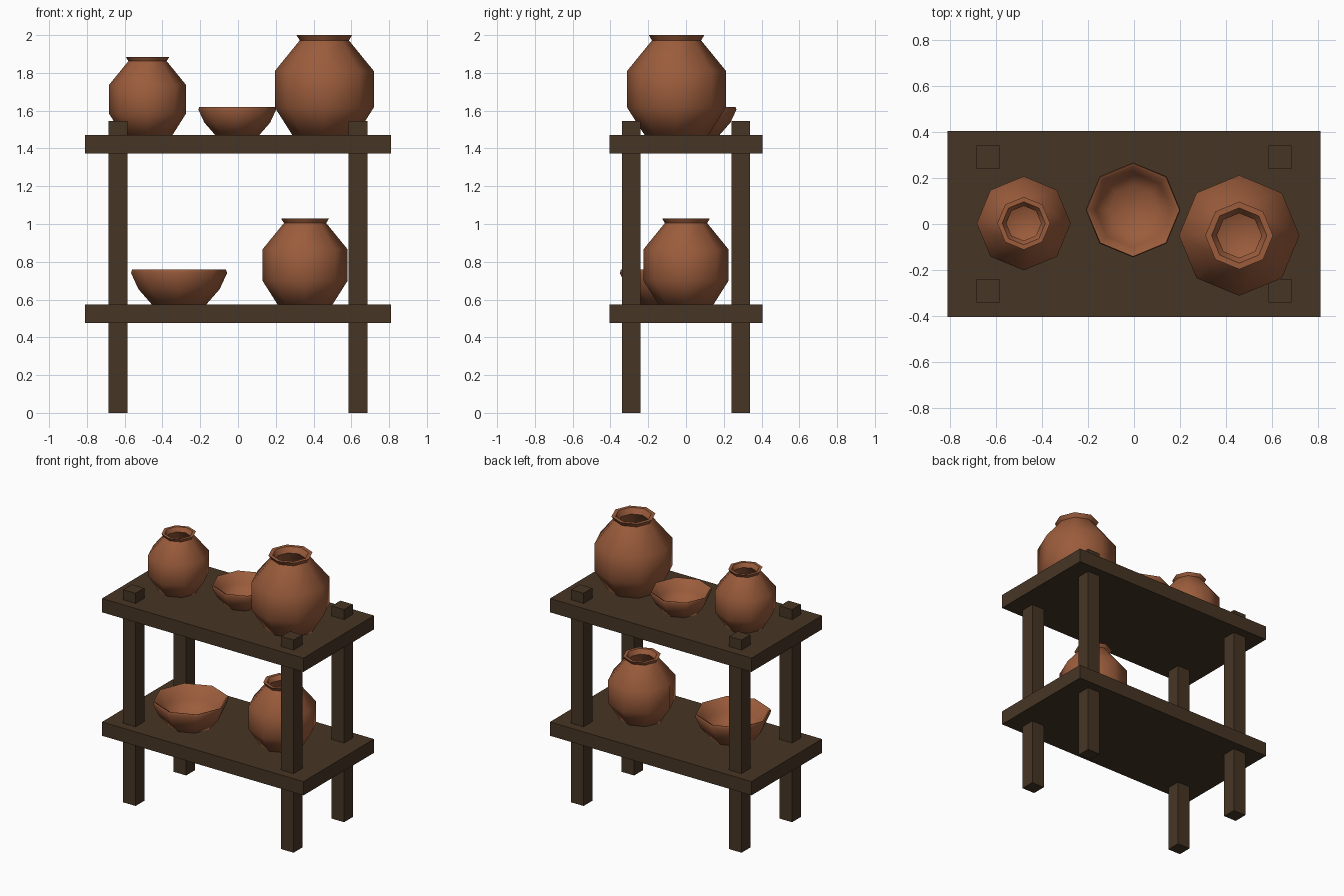
import bpy, bmesh
from math import cos, sin, tau, radians

cube = bpy.data.objects.get("Cube")
if cube:
    bpy.data.objects.remove(cube)


def make_material(name, rgb):
    mat = bpy.data.materials.new(name)
    mat.use_nodes = True
    mat.diffuse_color = (*rgb, 1)
    mat.node_tree.nodes["Principled BSDF"].inputs["Base Color"].default_value = (*rgb, 1)
    return mat


wood = make_material("dark wood", (0.062, 0.036, 0.018))
clay = make_material("terracotta", (0.33, 0.108, 0.045))


def add_object(name, bm, mat):
    bmesh.ops.recalc_face_normals(bm, faces=bm.faces)
    mesh = bpy.data.meshes.new(name)
    bm.to_mesh(mesh)
    bm.free()
    mesh.materials.append(mat)
    obj = bpy.data.objects.new(name, mesh)
    bpy.context.collection.objects.link(obj)
    return obj


def box(name, size, centre):
    bm = bmesh.new()
    bmesh.ops.create_cube(bm, size=1)
    bmesh.ops.scale(bm, vec=size, verts=bm.verts)
    bmesh.ops.translate(bm, vec=centre, verts=bm.verts)
    return add_object(name, bm, wood)


def vessel(name, profile, location, scale, sides=8):
    """Lathe a closed outer-and-inner profile of (radius, height) points."""
    bm = bmesh.new()
    rings = [[bm.verts.new((r * cos(tau * i / sides), r * sin(tau * i / sides), z))
              for i in range(sides)] for r, z in profile]
    for low, high in zip(rings, rings[1:]):
        for i in range(sides):
            j = (i + 1) % sides
            bm.faces.new((low[i], low[j], high[j], high[i]))
    bm.faces.new(rings[0])    # underside
    bm.faces.new(rings[-1])   # inner floor
    obj = add_object(name, bm, clay)
    obj.location = location
    obj.scale = (scale, scale, scale)
    bpy.ops.object.select_all(action='DESELECT')
    obj.select_set(True)
    bpy.context.view_layer.objects.active = obj
    bpy.ops.object.shade_smooth_by_angle(angle=radians(60))
    return obj


# Shelf boards and the four posts that pass through them
LOWER_TOP, UPPER_TOP = 0.575, 1.472
for name, top in (("lower_shelf", LOWER_TOP), ("upper_shelf", UPPER_TOP)):
    box(name, (1.62, 0.81, 0.1), (0, 0, top - 0.05))
for x_name, x in (("left", 0.635), ("right", -0.635)):
    for y_name, y in (("front", -0.29), ("back", 0.29)):
        box(f"{y_name}_{x_name}_post", (0.1, 0.1, 1.545), (x, y, 0.7725))

# Jar: outer wall, flared lip, then the hollow inside
jar = [(0.17, 0), (0.262, 0.145), (0.262, 0.338), (0.13, 0.5), (0.147, 0.528),
       (0.12, 0.528), (0.097, 0.49), (0.23, 0.325), (0.23, 0.155), (0.15, 0.03)]
# Bowl: outer wall, turned-in lip, then the inside
bowl = [(0.145, 0), (0.215, 0.08), (0.254, 0.165), (0.249, 0.183),
        (0.237, 0.178), (0.2, 0.09), (0.13, 0.025)]

vessel("large_upper_jar", jar, (0.457, -0.05, UPPER_TOP), 1.0)
vessel("small_upper_jar", jar, (-0.479, 0.003, UPPER_TOP), 0.78)
vessel("lower_jar", jar, (0.355, 0, LOWER_TOP), 0.86)
vessel("upper_bowl", bowl, (-0.004, 0.061, UPPER_TOP), 0.81)
vessel("lower_bowl", bowl, (-0.312, -0.096, LOWER_TOP), 1.0)
